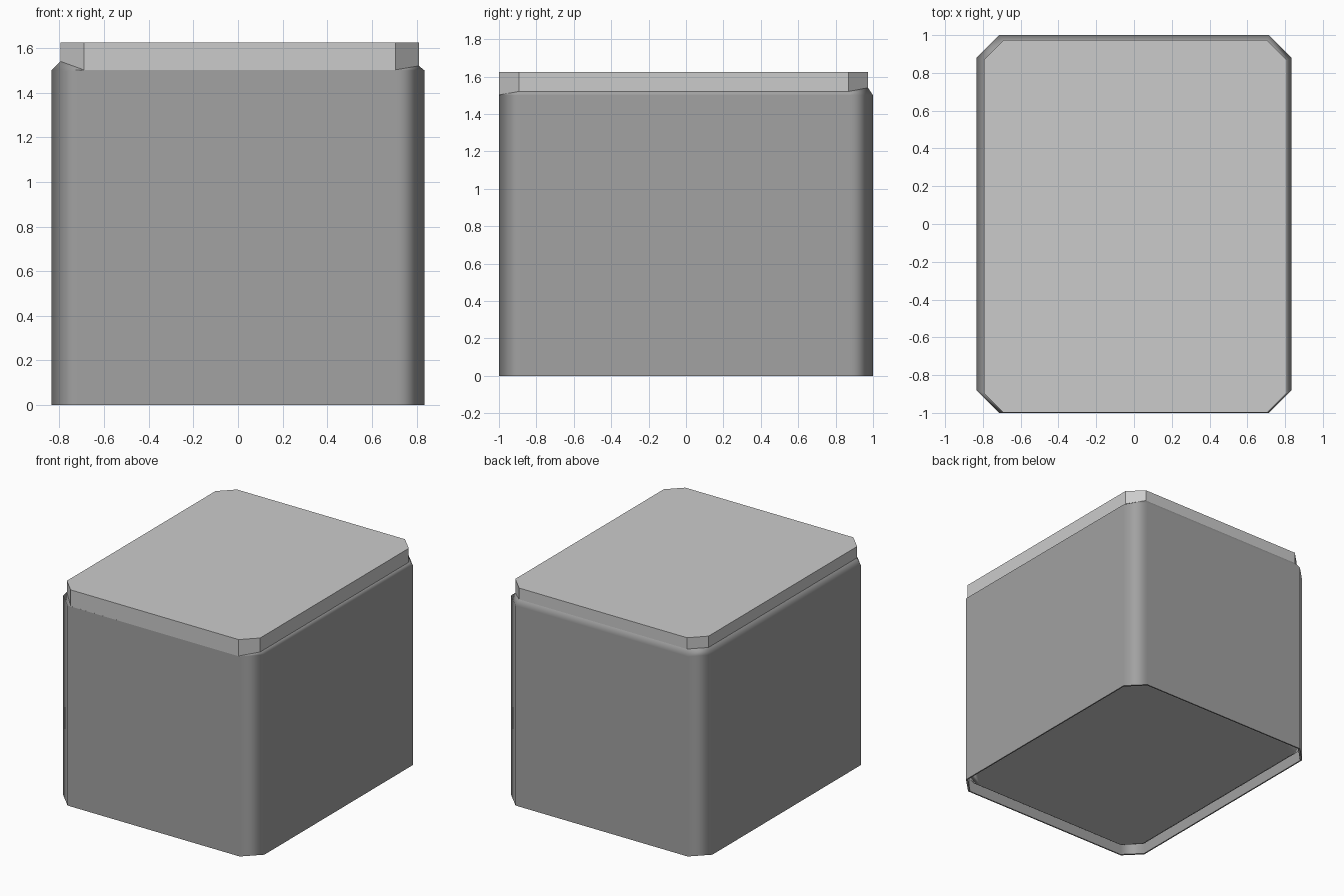
import bpy, bmesh, math

if "Cube" in bpy.data.objects:
    bpy.data.objects.remove(bpy.data.objects["Cube"])


def octagon(x0, x1, y0, y1, c, zf=0, zr=0, zb=0, zl=0):
    """Chamfered rectangle; heights given for front, right, back, left edges."""
    return [(x0 + c, y0, zf), (x1 - c, y0, zf),
            (x1, y0 + c, zr), (x1, y1 - c, zr),
            (x1 - c, y1, zb), (x0 + c, y1, zb),
            (x0, y1 - c, zl), (x0, y0 + c, zl)]


def level(x0, x1, y0, y1, c, z):
    return octagon(x0, x1, y0, y1, c, z, z, z, z)


def inset(d, z, c=0.12):
    """Level ring inset by d from the body outline."""
    return level(-0.835 + d, 0.835 - d, -1 + d, 1 - d, c, z)


def loft(name, rings, angle, cap_start=False, cap_end=False, mat=None):
    """Skin a stack of eight-sided rings into one object."""
    bm = bmesh.new()
    loops = [[bm.verts.new(p) for p in r] for r in rings]
    for a, b in zip(loops, loops[1:]):
        for i in range(8):
            j = (i + 1) % 8
            bm.faces.new((a[i], a[j], b[j], b[i]))
    if cap_start:
        bm.faces.new(loops[0][::-1])
    if cap_end:
        bm.faces.new(loops[-1])
    mesh = bpy.data.meshes.new(name)
    bm.to_mesh(mesh)
    bm.free()
    if mat:
        mesh.materials.append(mat)
    ob = bpy.data.objects.new(name, mesh)
    bpy.context.collection.objects.link(ob)
    bpy.ops.object.select_all(action='DESELECT')
    ob.select_set(True)
    bpy.context.view_layer.objects.active = ob
    bpy.ops.object.shade_smooth_by_angle(angle=math.radians(angle))
    # Keep the broad faces flat and only the narrow chamfers rounded
    wn = ob.modifiers.new("flat_faces", 'WEIGHTED_NORMAL')
    wn.keep_sharp = True
    wn.weight = 100
    return ob


dark = bpy.data.materials.new("dark_grey")
dark.diffuse_color = (0.36, 0.36, 0.36, 1)
dark.use_nodes = True
dark.node_tree.nodes["Principled BSDF"].inputs["Base Color"].default_value = dark.diffuse_color

LID = (-0.795, 0.81, -0.999, 0.973, 0.105)
rim = octagon(*LID, 1.502, 1.535, 1.54, 1.54)
rim[0] = rim[0][:2] + (1.51,)

# Body: thin-edged shell, straight walls, sloped shoulder up to the lid
loft("box_body", [
    inset(0.01, 0.10),
    inset(0.01, 0.0),
    inset(0.0, 0.0),
    inset(0.0, 1.50),
    octagon(*LID, 1.502, 1.52, 1.54, 1.54),
], 50, mat=dark)

# Inner floor panel, with a sloped edge down from the shell
loft("floor_panel", [
    inset(0.07, 0.035, 0.11),
    inset(0.035, 0.06, 0.115),
    inset(0.01, 0.10),
], 60, cap_start=True)

# Lid: slightly smaller flat slab, flush with the front
loft("lid", [
    octagon(*LID, 1.502, 1.52, 1.54, 1.54),
    level(*LID, 1.625),
], 30, cap_end=True)
